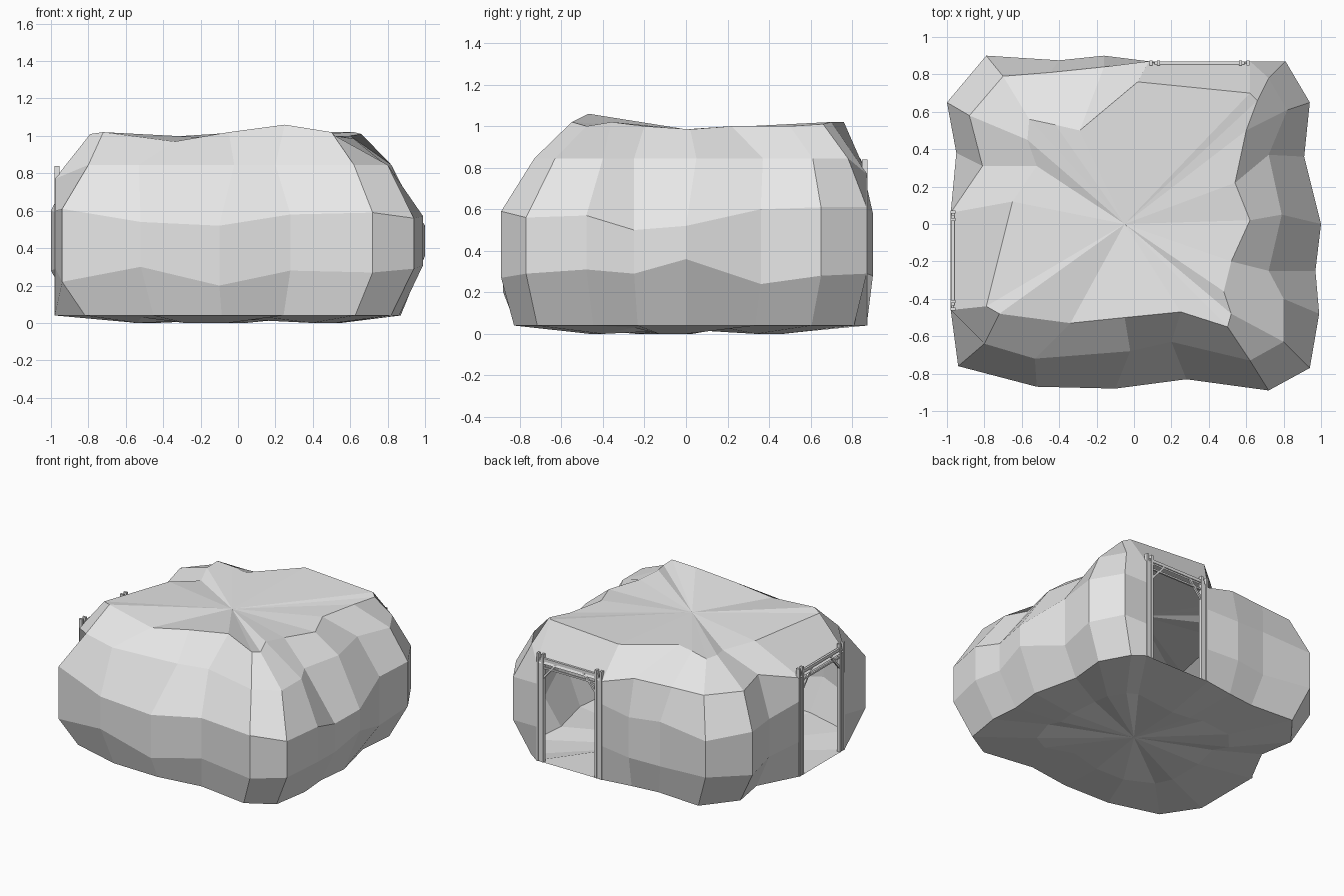
import bpy
import bmesh
from mathutils import Vector, Matrix

old = bpy.data.objects.get("Cube")
if old:
    bpy.data.objects.remove(old, do_unlink=True)

# One pale stone colour for everything
stone = bpy.data.materials.new("pale_grey_stone")
stone.use_nodes = True
colour = (0.8, 0.8, 0.8, 1.0)
stone.diffuse_color = colour
shader = next(n for n in stone.node_tree.nodes if n.type == "BSDF_PRINCIPLED")
shader.inputs["Base Color"].default_value = colour


def add_object(name, bm):
    mesh = bpy.data.meshes.new(name)
    bm.to_mesh(mesh)
    bm.free()
    mesh.materials.append(stone)
    obj = bpy.data.objects.new(name, mesh)
    bpy.context.scene.collection.objects.link(obj)
    return obj


# Rock outlines, counter-clockwise from the front left corner
waist = [(.72, -.89), (.94, -.77), (.99, -.48), (.97, -.25), (1, 0), (.91, .36),
         (.94, .65), (.81, .87), (.62, .87), (.08, .87), (-.16, .9), (-.4, .875),
         (-.79, .9), (-1, .65), (-.95, .38), (-.98, .06), (-.98, -.46),
         (-.94, -.76), (-.52, -.87), (-.1, -.88), (.28, -.83)]
brow = [(.62, -.73), (.8, -.63), (.8, -.4), (.72, -.25), (.79, .05), (.72, .37),
        (.82, .61), (.72, .78), (.62, .87), (.08, .87), (-.16, .84), (-.45, .81),
        (-.7, .79), (-.88, .58), (-.81, .31), (-.98, .06), (-.98, -.46),
        (-.8, -.64), (-.53, -.72), (-.02, -.68), (.2, -.63)]
crown = [(.5, -.55), (.52, -.48), (.48, -.36), (.52, -.2), (.62, .02), (.54, .22),
         (.6, .5), (.66, .66), (.62, .7), (.02, .76), (-.29, .5), (-.42, .53),
         (-.56, .56), (-.57, .45), (-.52, .31), (-.65, .12), (-.79, -.44),
         (-.72, -.48), (-.34, -.53), (-.05, -.5), (.25, -.47)]

# Heights of the uneven bands
low_z = [.27, .29, .31, .29, .36, .24, .28, .29, .29, .29, .28, .27, .3, .28, .3,
         .3, .3, .22, .3, .2, .28]
waist_z = [.59, .56, .57, .5, .52, .6, .61, .61, .61, .6, .58, .6, .57, .6, .58,
           .6, .6, .61, .54, .52, .58]
crown_z = [1.02, 1, 1.02, 1, .985, 1, 1, 1.01, 1.02, 1.02, 1, 1, .99, .98, .95,
           .98, 1.01, 1.02, .97, 1.02, 1.06]

count = len(waist)
doorways = (8, 15)
door_columns = {c + k for c in doorways for k in (0, 1)}


def foot_point(i):
    """Foot of the rock, tucked in except beside the doorways."""
    x, y = waist[i]
    return (x, y, .04) if i in door_columns else (x * .87, y * .93, .04)


def floor_point(i):
    x, y = waist[i]
    return (x * .55, y * .52, .03 if i % 3 == 2 else 0)


levels = [
    [floor_point(i) for i in range(count)],
    [foot_point(i) for i in range(count)],
    [(*p, z) for p, z in zip(waist, low_z)],
    [(*p, z) for p, z in zip(waist, waist_z)],
    [(*p, .77 if i in door_columns else .845) for i, p in enumerate(brow)],
    [(*p, z) for p, z in zip(crown, crown_z)],
]

# Hollow rock shell: bands of quads, left open at the doorways
bm = bmesh.new()
rings = [[bm.verts.new(p) for p in level] for level in levels]
for level, (lower, upper) in enumerate(zip(rings, rings[1:])):
    for i in range(count):
        if i in doorways and 1 <= level <= 3:
            continue
        j = (i + 1) % count
        bm.faces.new((lower[i], lower[j], upper[j], upper[i]))

# Floor and roof close the shell
floor_middle = bm.verts.new((0, 0, .02))
roof_middle = bm.verts.new((-.05, 0, .985))
for i in range(count):
    j = (i + 1) % count
    bm.faces.new((rings[0][j], rings[0][i], floor_middle))
    bm.faces.new((rings[-1][i], rings[-1][j], roof_middle))
add_object("rock_shell", bm)


def beam(name, start, end, inward, width, depth):
    """Square timber from start to end, its depth running inward."""
    axis = (end - start).normalized()
    side = inward.cross(axis).normalized()
    turn = Matrix((side, axis.cross(side), axis)).transposed().to_4x4()
    size = Matrix.Diagonal((width, depth, (end - start).length, 1))
    bm = bmesh.new()
    bmesh.ops.create_cube(bm, size=1,
                          matrix=Matrix.Translation((start + end) / 2) @ turn @ size)
    add_object(name, bm)


def door_frame(name, first, second, inward):
    """Two grooved posts with a lintel, a tie rail and corner braces."""
    along = (second - first).normalized()
    up = Vector((0, 0, 1))
    for label, base, step in (("first", first, along), ("second", second, -along)):
        post = f"{name}_{label}_post"
        beam(post + "_core", base, base + up * .75, inward, .03, .014)
        for offset in (-.02, .02):
            foot = base + along * offset
            beam(post + "_cheek", foot, foot + up * .8, inward, .016, .026)
        beam(f"{name}_{label}_brace", base + up * .6,
             base + step * .13 + up * .75, inward, .014, .014)
    beam(name + "_lintel", first + up * .76, second + up * .76, inward, .022, .016)
    beam(name + "_tie_rail", first + up * .7, second + up * .7, inward, .012, .012)


# Timber frames in the back and right doorways
door_frame("back_door", Vector((.11, .86, .04)), Vector((.59, .86, .04)),
           Vector((0, -1, 0)))
door_frame("right_door", Vector((-.968, .045, .04)), Vector((-.968, -.435, .04)),
           Vector((1, 0, 0)))
